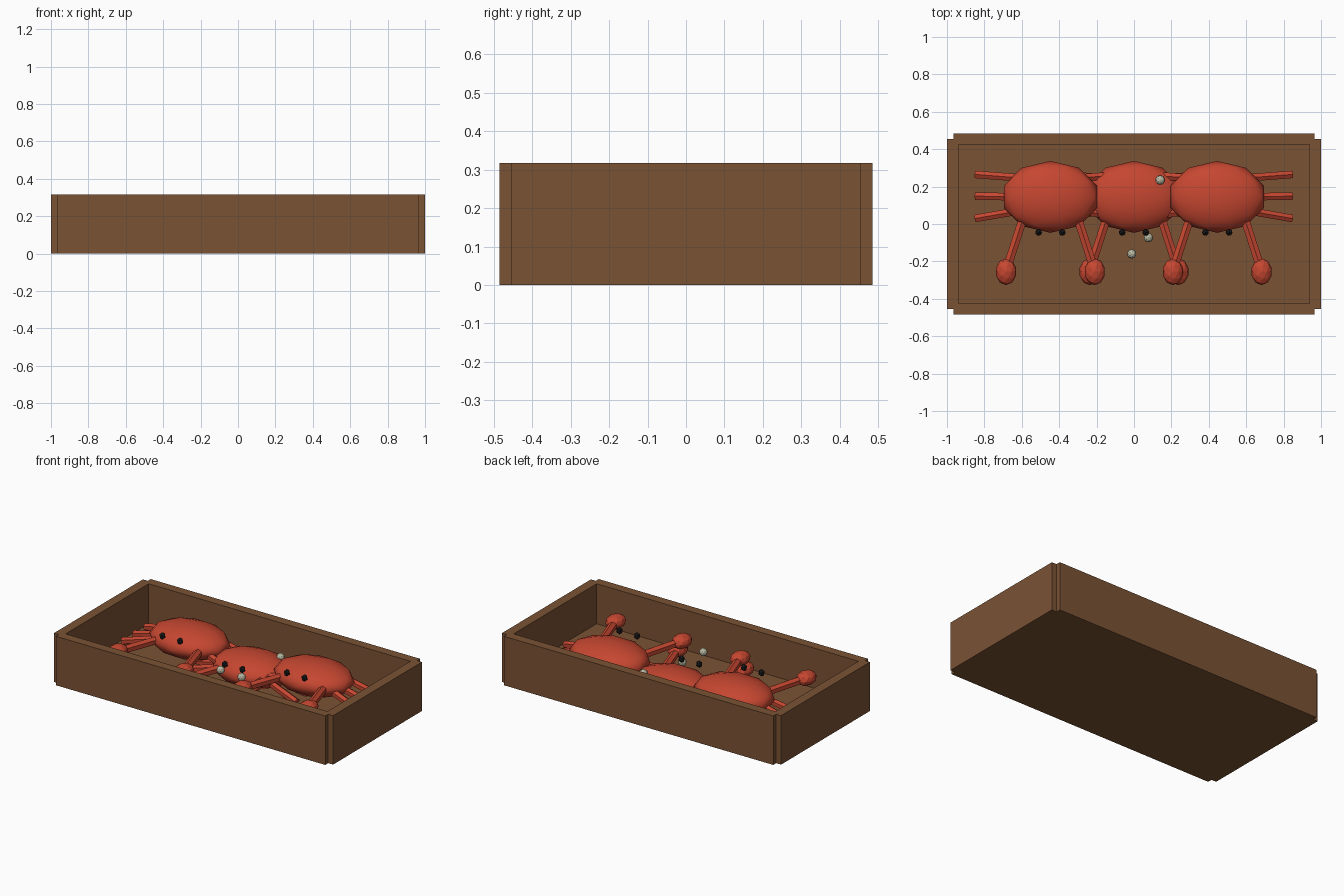
import bpy
from mathutils import Vector

if "Cube" in bpy.data.objects:
    bpy.data.objects.remove(bpy.data.objects["Cube"])


def material(name, rgb):
    m = bpy.data.materials.new(name)
    m.diffuse_color = (*rgb, 1)
    m.use_nodes = True
    m.node_tree.nodes["Principled BSDF"].inputs["Base Color"].default_value = m.diffuse_color
    return m


WOOD = material("brown wood", (0.195, 0.084, 0.034))
RED = material("crab red", (0.56, 0.062, 0.030))
BLACK = material("eye black", (0.012, 0.012, 0.012))
PALE = material("pale bubble", (0.50, 0.50, 0.38))


def finish(name, mat, smooth=False):
    ob = bpy.context.object
    ob.name = name
    ob.data.materials.append(mat)
    if smooth:
        bpy.ops.object.shade_smooth()
    return ob


def box(name, lo, hi, mat):
    lo, hi = Vector(lo), Vector(hi)
    bpy.ops.mesh.primitive_cube_add(size=1, location=(lo + hi) / 2)
    bpy.context.object.scale = hi - lo
    return finish(name, mat)


def ball(name, loc, radii, mat, subdivisions, smooth=False):
    bpy.ops.mesh.primitive_ico_sphere_add(subdivisions=subdivisions, radius=1, location=loc)
    bpy.context.object.scale = radii
    return finish(name, mat, smooth)


def rod(name, a, b, radius, mat, sides=6):
    a, b = Vector(a), Vector(b)
    d = b - a
    bpy.ops.mesh.primitive_cylinder_add(vertices=sides, radius=radius, depth=d.length, location=(a + b) / 2)
    ob = bpy.context.object
    ob.rotation_euler = d.to_track_quat('Z', 'Y').to_euler()
    return finish(name, mat)


# Crate: floor and four overlapping walls
H = 0.317
box("crate_floor", (-0.965, -0.455, 0), (0.965, 0.455, 0.058), WOOD)
for s, side in ((-1, "front"), (1, "back")):
    y0, y1 = sorted((s * 0.425, s * 0.485))
    box(f"crate_{side}_wall", (-0.965, y0, 0), (0.965, y1, H), WOOD)
for s, side in ((-1, "left"), (1, "right")):
    x0, x1 = sorted((s * 0.938, s * 1.0))
    box(f"crate_{side}_wall", (x0, -0.455, 0), (x1, 0.455, H), WOOD)


# Crabs: body, eyes, claws and three legs per side
def crab(tag, cx, cz):
    cy = 0.145
    ball(f"{tag}_body", (cx, cy, cz), (0.262, 0.192, 0.103), RED, 2, True)
    for s, side in ((-1, "left"), (1, "right")):
        ball(f"{tag}_{side}_eye", (cx + s * 0.063, cy - 0.19, cz + 0.076),
             (0.02, 0.02, 0.024), BLACK, 1)
        rod(f"{tag}_{side}_arm", (cx + s * 0.14, cy - 0.095, cz),
            (cx + s * 0.235, cy - 0.39, cz + 0.008), 0.026, RED)
        ball(f"{tag}_{side}_claw", (cx + s * 0.237, cy - 0.40, cz + 0.01),
             (0.056, 0.072, 0.044), RED, 2)
        for i, (y0, y1) in enumerate(((0.10, 0.12), (0, 0.004), (-0.07, -0.115))):
            rod(f"{tag}_{side}_leg_{i + 1}", (cx + s * 0.14, cy + y0, cz - 0.01),
                (cx + s * 0.40, cy + y1, cz - 0.075), 0.023, RED)


crab("left_crab", -0.447, 0.197)
crab("middle_crab", 0.0, 0.133)
crab("right_crab", 0.445, 0.197)

# Loose bubbles
for i, p in enumerate(((0.14, 0.235, 0.203), (0.077, -0.073, 0.175), (-0.012, -0.16, 0.23))):
    ball(f"bubble_{i + 1}", p, (0.025, 0.025, 0.025), PALE, 2)
